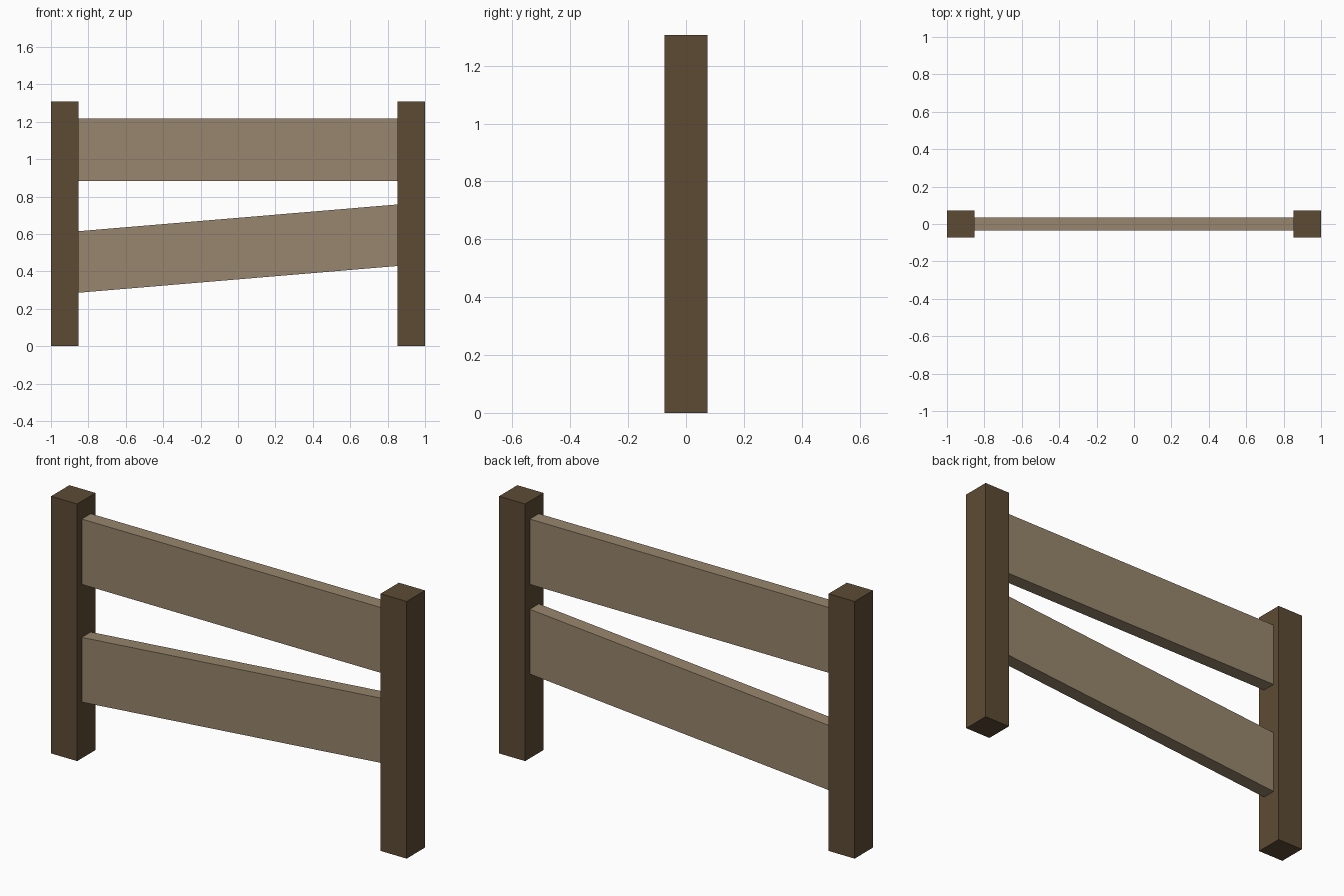
import bpy

if "Cube" in bpy.data.objects:
    bpy.data.objects.remove(bpy.data.objects["Cube"])


def srgb(r, g, b):
    def lin(c):
        c /= 255
        return c / 12.92 if c <= 0.04045 else ((c + 0.055) / 1.055) ** 2.4
    return (lin(r), lin(g), lin(b), 1.0)


def material(name, colour):
    m = bpy.data.materials.new(name)
    m.diffuse_color = colour
    m.use_nodes = True
    m.node_tree.nodes["Principled BSDF"].inputs["Base Color"].default_value = m.diffuse_color
    return m


dark_wood = material("dark wood", srgb(93, 75, 52))
light_wood = material("light wood", srgb(151, 134, 109))


def beam(name, x0, x1, half_y, left, right, mat):
    """Box whose (bottom, top) heights are given at its left and right ends."""
    verts = [(x, y, z) for x, span in ((x0, left), (x1, right))
             for y in (-half_y, half_y) for z in span]
    faces = [(0, 1, 3, 2), (4, 6, 7, 5), (0, 4, 5, 1),
             (2, 3, 7, 6), (0, 2, 6, 4), (1, 5, 7, 3)]
    mesh = bpy.data.meshes.new(name)
    mesh.from_pydata(verts, [], faces)
    mesh.materials.append(mat)
    obj = bpy.data.objects.new(name, mesh)
    bpy.context.collection.objects.link(obj)


# Square posts
INNER, HEIGHT = 0.853, 1.307
beam("left_post", -1, -INNER, 0.0735, (0, HEIGHT), (0, HEIGHT), dark_wood)
beam("right_post", INNER, 1, 0.0735, (0, HEIGHT), (0, HEIGHT), dark_wood)

# Level upper rail and sagging lower rail, ends set slightly into the posts
END = INNER + 0.02
beam("upper_rail", -END, END, 0.036, (0.884, 1.216), (0.884, 1.216), light_wood)
SLOPE = 0.143 / (2 * INNER)


def lower_span(x):
    return (0.357 + SLOPE * x, 0.686 + SLOPE * x)


beam("lower_rail", -END, END, 0.036, lower_span(-END), lower_span(END), light_wood)
